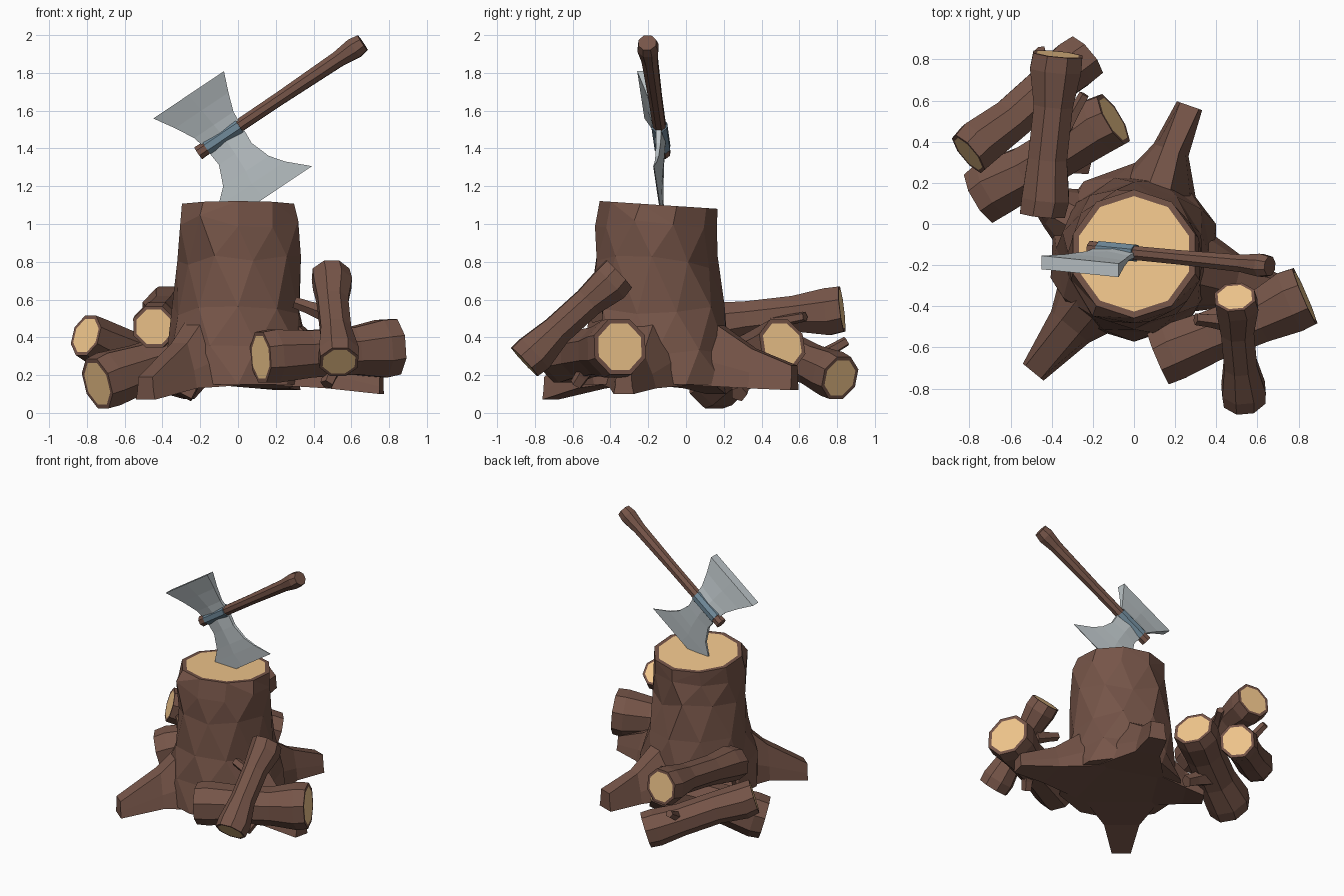
import bpy, bmesh, math, random
from mathutils import Vector as V

if "Cube" in bpy.data.objects:
    bpy.data.objects.remove(bpy.data.objects["Cube"])
random.seed(4)


def mat(name, r, g, b):
    m = bpy.data.materials.new(name)
    m.diffuse_color = (r, g, b, 1)
    m.use_nodes = True
    m.node_tree.nodes["Principled BSDF"].inputs["Base Color"].default_value = m.diffuse_color
    return m


BARK = mat("bark", .18, .09, .065)
WOOD = mat("cut_wood", .9, .58, .27)
STEEL = mat("steel", .5, .55, .57)
BAND = mat("blue_steel", .16, .25, .32)


def loft(name, rings, mats, inset=None, tri=False):
    """Skin a list of rings; optional inset gives a bark rim round a wood face."""
    bm = bmesh.new()
    rows = [[bm.verts.new(p) for p in r] for r in rings]
    n = len(rows[0])
    for a, b in zip(rows, rows[1:]):
        for i in range(n):
            j = (i + 1) % n
            bm.faces.new((a[i], a[j], b[j], b[i]))
    if tri:
        bmesh.ops.triangulate(bm, faces=bm.faces[:], quad_method='SHORT_EDGE')
    for row, wood in ((rows[0], inset and not tri), (rows[-1], inset)):
        if wood:
            c = sum((v.co for v in row), V()) / n
            inner = [bm.verts.new(c + (v.co - c) * inset) for v in row]
            for i in range(n):
                j = (i + 1) % n
                bm.faces.new((row[i], row[j], inner[j], inner[i]))
            bm.faces.new(inner).material_index = 1
        else:
            bm.faces.new(row)
    bmesh.ops.recalc_face_normals(bm, faces=bm.faces[:])
    me = bpy.data.meshes.new(name)
    bm.to_mesh(me)
    bm.free()
    for m in mats:
        me.materials.append(m)
    ob = bpy.data.objects.new(name, me)
    bpy.context.collection.objects.link(ob)
    return ob


def rod(name, p, q, radii, sides=8, mats=(BARK,), inset=None, wobble=0):
    """Faceted rod from p to q; radii is a list of (fraction, radius)."""
    p, q = V(p), V(q)
    d = (q - p).normalized()
    u = d.cross(V((0, 0, 1))).normalized()
    w = u.cross(d)
    rings = []
    for f, r in radii:
        c = p.lerp(q, f)
        if 0 < f < 1:
            c += (u * random.uniform(-1, 1) + w * random.uniform(-1, 1)) * wobble
        rings.append([c + (u * math.cos(t) + w * math.sin(t)) * r
                      for t in (math.tau * (i + .5) / sides for i in range(sides))])
    return loft(name, rings, mats, inset)


# Stump trunk, with a slightly tilted cut top: rows of z, centre y, radius
rings = []
for k, (z, cy, r) in enumerate([(.15, -.13, .43), (.33, -.14, .39), (.55, -.155, .35),
                                (.8, -.16, .32), (1.0, -.17, .33), (1.1, -.145, .312)]):
    ring = []
    for i in range(10):
        t = math.tau * (i + .5 + (.4 if k in (1, 3) else 0)) / 10
        j = random.uniform(-.02, .02) if k < 5 else 0
        y = cy + (r + j) * math.sin(t)
        zz = z + (j * 2 if 0 < k < 5 else 0) - (.066 * (y + .13) if k > 3 else 0)
        ring.append(V(((r + j) * math.cos(t), y, zz)))
    rings.append(ring)
loft("stump", rings, (BARK, WOOD), .9, tri=True)

# Flared roots: sections of x, y, width, bottom z, top z
roots = {
    "front_left": [(-.13, -.28, .5, .15, .64), (-.31, -.5, .24, .13, .37), (-.49, -.72, .13, .07, .19)],
    "back": [(.09, .06, .5, .15, .55), (.18, .36, .18, .13, .34), (.27, .575, .13, .12, .25)],
    "right": [(.2, -.2, .5, .15, .57), (.5, -.28, .25, .13, .32), (.76, -.33, .11, .1, .2)],
    "left": [(-.2, -.02, .42, .15, .5), (-.38, .08, .22, .13, .3), (-.48, .16, .12, .1, .2)]}
for name, secs in roots.items():
    d = (V(secs[-1][:2]) - V(secs[0][:2])).normalized()
    s = V((-d.y, d.x))
    rings = []
    for k, (x, y, w, z0, z1) in enumerate(secs):
        top = (.25, .45, .75)[k]
        h = z0 + (z1 - z0) * .4
        prof = [(-.5, z0), (.5, z0), (.42, h), (top / 2, z1), (-top / 2, z1), (-.42, h)]
        rings.append([V((x + s.x * a * w, y + s.y * a * w, z)) for a, z in prof])
    loft("root_" + name, rings, (BARK,))

# Firewood logs: ends and end / middle radii
logs = {
    "front_lying": ((.12, -.655, .295), (.83, -.35, .35), .152, .135, .165),
    "front_leaning": ((.535, -.855, .27), (.49, -.355, .735), .115, .087, .11),
    "pile_back": ((-.805, .34, .41), (-.235, .815, .185), .125, .112, .13),
    "pile_low": ((-.745, .13, .155), (-.1, .51, .365), .155, .135, .15),
    "pile_top": ((-.445, .045, .455), (-.37, .825, .55), .125, .103, .135)}
for name, (p, q, r0, rm, r1) in logs.items():
    rod("log_" + name, p, q, [(0, r0 * .95), (.1, r0), (.35, rm), (.68, rm), (.9, r1), (1, r1 * .96)],
        mats=(BARK, WOOD), inset=.84, wobble=.008)

# Broken twig stubs on the logs
twigs = [((.48, -.48, .52), (.3, -.46, .585), .035), ((.52, -.5, .27), (.47, -.58, .15), .04),
         ((-.36, .42, .47), (-.24, .63, .51), .03), ((-.42, .68, .28), (-.455, .85, .38), .03),
         ((-.42, .3, .2), (-.23, .28, .1), .05)]
for i, (p, q, r) in enumerate(twigs):
    rod("twig_%d" % (i + 1), p, q, [(0, r * 1.4), (.6, r), (1, r * .9)], sides=5)

# Axe handle and the blue band round its eye
A, B = V((-.21, -.12, 1.375)), V((.66, -.205, 1.96))
rod("axe_handle", A, B, [(0, .04), (.1, .036), (.5, .038), (.85, .046), (.95, .06), (1, .05)], sides=8)
rod("axe_band", A.lerp(B, .05), A.lerp(B, .25), [(0, .044), (1, .044)], sides=8, mats=(BAND,))

# Double-bitted axe head: offset across handle, extent along it,
# half thickness at the middle and at the sides
ux, uz = .831, .557
rings = []
for n, a0, a1, t, e in [(.287, -.287, .163, .033, .033), (.18, -.22, .12, .024, .018),
                        (.08, -.165, .085, .022, .011), (0, -.145, .08, .028, .014),
                        (-.11, -.135, .073, .024, .012), (-.217, -.18, .11, .018, .009),
                        (-.29, -.26, .165, .012, .006), (-.39, -.33, .27, .003, .002)]:
    ring = []
    mid = (a0 + a1) / 2
    for a, s in ((a0, -e), (mid, -t), (a1, -e), (a1, e), (mid, t), (a0, e)):
        y = -.137 - .085 * a - .26 * max(n, 0) + .03 * min(n, 0) + s
        ring.append(V((-.05 + a * ux - n * uz, y, 1.48 + a * uz + n * ux)))
    rings.append(ring)
loft("axe_head", rings, (STEEL,))
